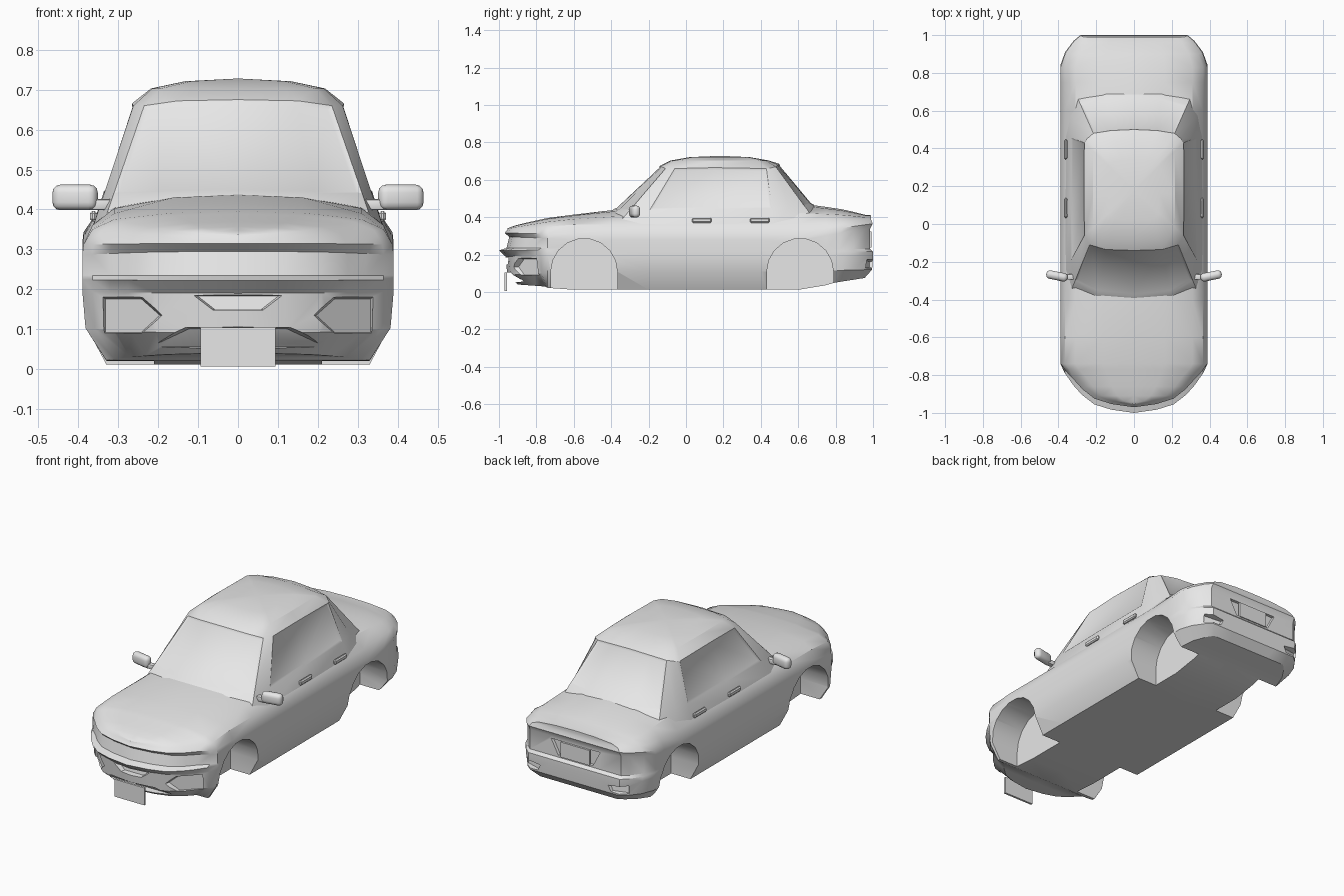
import bpy, bmesh, math
from mathutils import Matrix, Vector

cube = bpy.data.objects.get("Cube")
if cube:
    bpy.data.objects.remove(cube, do_unlink=True)

paint = bpy.data.materials.new("light_grey")
paint.use_nodes = True
paint.diffuse_color = (0.8, 0.8, 0.8, 1)
for node in paint.node_tree.nodes:
    if node.type == 'BSDF_PRINCIPLED':
        node.inputs["Base Color"].default_value = (0.8, 0.8, 0.8, 1)


def interp(v, knots):
    if v <= knots[0][0]:
        return knots[0][1]
    for (a, fa), (b, fb) in zip(knots, knots[1:]):
        if v <= b:
            return fa + (fb - fa) * (v - a) / (b - a)
    return knots[-1][1]


def make_object(name, bm):
    bmesh.ops.recalc_face_normals(bm, faces=bm.faces[:])
    mesh = bpy.data.meshes.new(name)
    bm.to_mesh(mesh)
    bm.free()
    mesh.materials.append(paint)
    obj = bpy.data.objects.new(name, mesh)
    bpy.context.scene.collection.objects.link(obj)
    return obj


def activate(obj):
    bpy.ops.object.select_all(action='DESELECT')
    obj.select_set(True)
    bpy.context.view_layer.objects.active = obj


def smooth(obj, angle=32):
    activate(obj)
    bpy.ops.object.shade_smooth_by_angle(angle=math.radians(angle))


def half_skin(rows, tag=None):
    """Skin a grid of points for x >= 0 and mirror it to the other side."""
    bm = bmesh.new()
    grid = [[bm.verts.new(p) for p in row] for row in rows]
    for r in range(len(rows) - 1):
        for c in range(len(rows[0]) - 1):
            f = bm.faces.new((grid[r][c], grid[r][c + 1],
                              grid[r + 1][c + 1], grid[r + 1][c]))
            f.material_index = 1 if tag and tag(r, c) else 0
    bmesh.ops.remove_doubles(bm, verts=bm.verts[:], dist=0.0005)
    bmesh.ops.mirror(bm, geom=bm.verts[:] + bm.edges[:] + bm.faces[:],
                     axis='X', merge_dist=0.0005)
    bmesh.ops.remove_doubles(bm, verts=bm.verts[:], dist=0.0005)
    bmesh.ops.recalc_face_normals(bm, faces=bm.faces[:])
    return bm


def prism(name, ring_a, ring_b):
    bm = bmesh.new()
    a = [bm.verts.new(p) for p in ring_a]
    b = [bm.verts.new(p) for p in ring_b]
    bm.faces.new(a)
    bm.faces.new(b[::-1])
    for i in range(len(a)):
        j = (i + 1) % len(a)
        bm.faces.new((a[j], a[i], b[i], b[j]))
    return make_object(name, bm)


def box(name, centre, size, bevel=0.0, turn=0.0, segments=2):
    bm = bmesh.new()
    bmesh.ops.create_cube(bm, size=1)
    bmesh.ops.scale(bm, vec=size, verts=bm.verts[:])
    if bevel:
        bmesh.ops.bevel(bm, geom=bm.edges[:], offset=bevel, segments=segments,
                        profile=0.5, affect='EDGES')
    bmesh.ops.rotate(bm, cent=(0, 0, 0), matrix=Matrix.Rotation(turn, 3, 'Z'), verts=bm.verts[:])
    bmesh.ops.translate(bm, vec=centre, verts=bm.verts[:])
    obj = make_object(name, bm)
    smooth(obj)
    return obj


# Lower body: plan outline swept up through levels, then closed by the deck
front = [(0, -.985), (.12, -.968), (.21, -.94), (.275, -.89), (.32, -.84), (.365, -.785), (.39, -.74)]
side = [(.39, y) for y in (-.6, -.4, -.2, .1, .4, .6, .75)]
rear = [(.39, .84), (.365, .91), (.32, .97), (.285, 1.0), (.15, 1.0), (0, 1.0)]
outline = front + side + rear
deck_line = [(-.985, .33), (-.9, .36), (-.72, .40), (-.4, .437), (.6, .475),
             (.7, .462), (.85, .44), (.97, .41)]

# Each level: z at front, middle, rear; half width; y at nose and tail
levels = [(.04, .012, .075, .33, -.90, .955),
          (.09, .11, .12, .382, -.955, .995),
          (.19, .20, .19, .39, -.965, 1.0),
          (.222, .225, .215, .39, -1.0, 1.0),
          (.235, .235, .23, .39, -.96, .985),
          (.295, .28, .34, .39, -.945, .985),
          (.315, .31, .365, .387, -.97, .998),
          (.332, .36, .385, .365, -.955, .99)]


def level_ring(zf, zm, zr, width, yf, yr):
    ring = []
    for x, y in outline:
        pull = min(1, max(0, (abs(y) - .74) / .1))
        shift = (yf + .985) if y < 0 else (yr - 1)
        z = interp(y, [(-.985, zf), (-.6, zm), (.6, zm), (1, zr)])
        ring.append((x * width / .39, y + shift * pull, z))
    return ring


rings = [level_ring(*lv) for lv in levels]
floor = [(0, y, z) for x, y, z in rings[0]]
deck = []
for scale, rise in ((.85, .55), (.45, .9), (0, 1)):
    deck.append([(x * scale, y, z + (interp(y, deck_line) - z) * rise)
                 for x, y, z in rings[-1]])
body = make_object("body", half_skin([floor] + rings + deck))

# Cutters: wheel wells and bumper pockets
cutters = []
for sx in (-1, 1):
    for wheel_y in (-.545, .61):
        arch = [(wheel_y + .178, -.1)]
        for k in range(10):
            a = math.pi * k / 9
            arch.append((wheel_y + .178 * math.cos(a), .108 + .178 * math.sin(a)))
        arch.append((wheel_y - .178, -.1))
        cutters.append(prism("well_cutter", [(sx * .21, y, z) for y, z in arch],
                             [(sx * .6, y, z) for y, z in arch]))


def pocket(points, at_front=True, depth=.03, shrink=.78):
    curve = front if at_front else rear[::-1]
    sign = 1 if at_front else -1

    def surface(x):
        return interp(abs(x), curve) + (.02 if at_front else 0)
    cx = sum(p[0] for p in points) / len(points)
    cz = sum(p[1] for p in points) / len(points)
    inner = [(cx + (x - cx) * shrink, cz + (z - cz) * shrink) for x, z in points]
    cutters.append(prism("pocket_cutter",
                         [(x, surface(x) - sign * .06, z) for x, z in points],
                         [(x, surface(x) + sign * depth, z) for x, z in inner]))


pocket([(-.13, .188), (.13, .188), (.075, .145), (-.075, .145)])
pocket([(-.155, .108), (.155, .108), (.28, .05), (-.28, .05)], depth=.045)
for sx in (-1, 1):
    pocket([(sx * x, z) for x, z in ((.35, .188), (.235, .188), (.175, .135), (.235, .08), (.35, .08))])
    pocket([(sx * x, z) for x, z in ((.33, .18), (.2, .165), (.22, .125), (.33, .125))], False, .02)
pocket([(-.17, .33), (.17, .33), (.12, .235), (-.12, .235)], False, .03, .88)

activate(body)
for cutter in cutters:
    cutter.hide_render = True
    mod = body.modifiers.new("cut", 'BOOLEAN')
    mod.operation = 'DIFFERENCE'
    mod.solver = 'EXACT'
    mod.object = cutter
    bpy.ops.object.modifier_apply(modifier=mod.name)
for cutter in cutters:
    bpy.data.objects.remove(cutter, do_unlink=True)
smooth(body)

# Cabin: base ring to roof edge, with sunken windows and a crowned roof
base = [(0, -.41, .42), (.2, -.395, .41), (.33, -.345, .385), (.367, -.25, .345), (.368, .1, .345),
        (.366, .47, .345), (.345, .59, .365), (.30, .67, .41), (.15, .7, .44), (0, .705, .44)]
edge = [(0, -.14, .675), (.15, -.135, .672), (.235, -.11, .66), (.262, -.06, .66), (.266, .15, .665),
        (.263, .43, .66), (.25, .45, .662), (.215, .48, .67), (.12, .495, .68), (0, .5, .685)]
belt_mix = (.1, .12, .2, .3, .31, .33, .3, .2, .12, .12)
belt = [tuple(Vector(a).lerp(Vector(b), t)) for a, b, t in zip(base, edge, belt_mix)]
roof = [[(x * s, .18 + (y - .18) * s, z) for x, y, _ in edge]
        for s, z in ((.82, .703), (.5, .721), (0, .728))]
window_columns = (0, 1, 3, 4, 7, 8)
bm = half_skin([base, belt, edge] + roof, lambda r, c: r == 1 and c in window_columns)
windows = [f for f in bm.faces if f.material_index == 1]
bmesh.ops.inset_region(bm, faces=windows, thickness=.012, depth=-.006,
                       use_boundary=True, use_even_offset=True)
for f in bm.faces:
    f.material_index = 0
smooth(make_object("cabin", bm), 28)

# Door mirrors and handles
for sx, label in ((1, "left"), (-1, "right")):
    box(label + "_mirror", (sx * .408, -.275, .43), (.115, .045, .064), .02, sx * .2, 3)
    box(label + "_mirror_bracket", (sx * .345, -.28, .412), (.06, .03, .028), .006)
    for y, place in ((.085, "front"), (.395, "rear")):
        box(f"{label}_{place}_handle", (sx * .362, y, .383), (.018, .105, .026), .006, 0, 1)

# Number plates, left blank
box("front_plate", (0, -.964, .055), (.188, .012, .098))
box("rear_plate", (0, .985, .28), (.18, .012, .085))
